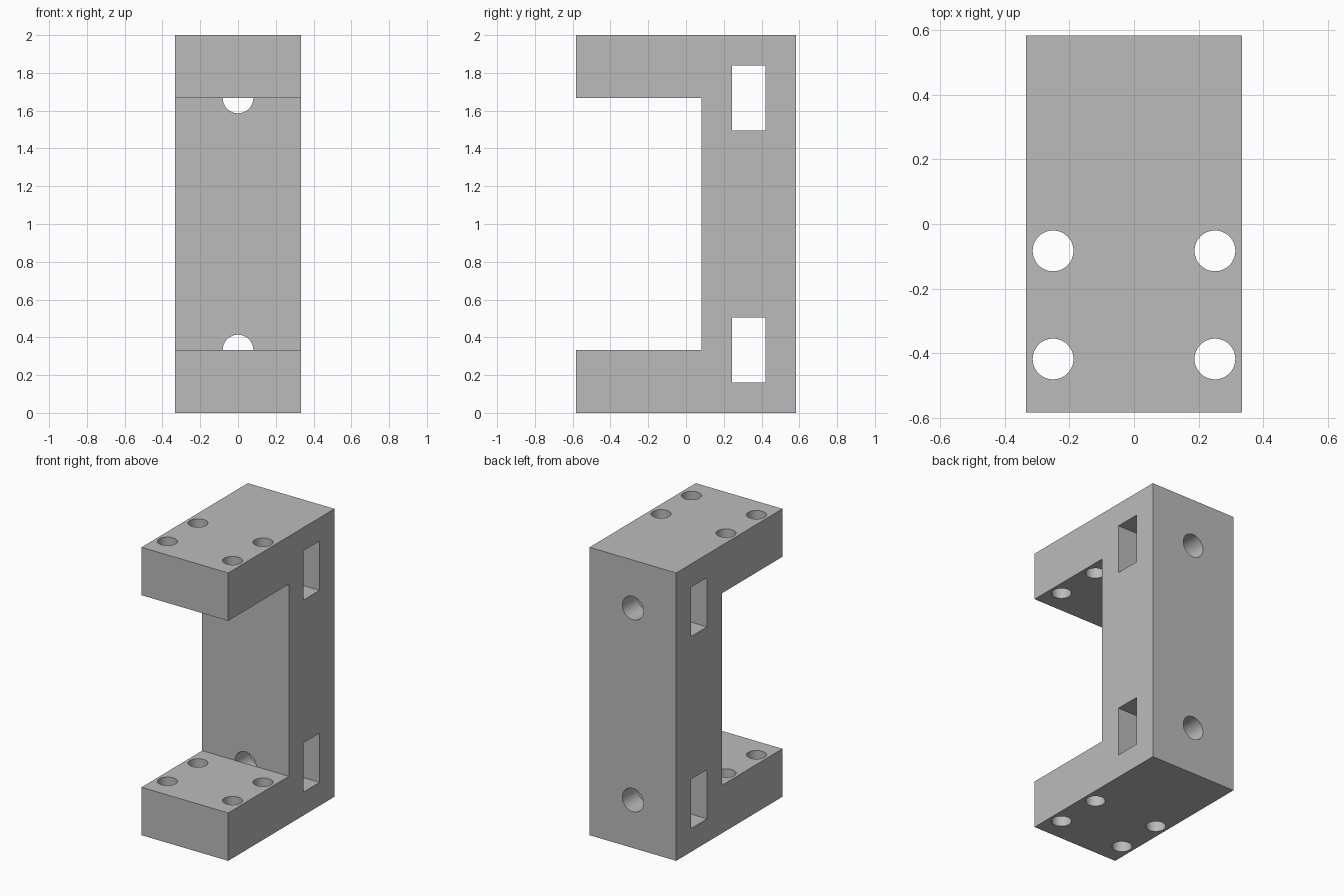
import bpy
import math

cube = bpy.data.objects.get("Cube")
if cube:
    bpy.data.objects.remove(cube, do_unlink=True)

W, D = 0.333, 0.583          # half width, half depth
ARM, FRONT = 0.333, 0.083    # arm thickness, spine front face
LEVELS = (ARM, 2 - ARM)

grey = bpy.data.materials.new("plain grey")
grey.use_nodes = True
grey.diffuse_color = (0.5, 0.5, 0.5, 1)
grey.node_tree.nodes["Principled BSDF"].inputs["Base Color"].default_value = (0.5, 0.5, 0.5, 1)


def bracket(name):
    """C-shaped side profile extruded across the width."""
    profile = [(-D, 0), (D, 0), (D, 2), (-D, 2), (-D, 2 - ARM),
               (FRONT, 2 - ARM), (FRONT, ARM), (-D, ARM)]
    n = len(profile)
    verts = [(x, y, z) for x in (-W, W) for y, z in profile]
    faces = [tuple(reversed(range(n))), tuple(range(n, 2 * n))]
    faces += [(i, (i + 1) % n, (i + 1) % n + n, i + n) for i in range(n)]
    mesh = bpy.data.meshes.new(name)
    mesh.from_pydata(verts, [], faces)
    mesh.materials.append(grey)
    obj = bpy.data.objects.new(name, mesh)
    bpy.context.collection.objects.link(obj)
    return obj


def cut(body, cutter, name):
    """Subtract the cutter from the body and leave it hidden."""
    cutter.name = name
    cutter.data.materials.append(grey)
    cutter.hide_render = True
    cutter.hide_viewport = True
    mod = body.modifiers.new(name, 'BOOLEAN')
    mod.operation = 'DIFFERENCE'
    mod.solver = 'EXACT'
    mod.object = cutter


def cylinder(radius, depth, location, rotation=(0, 0, 0)):
    bpy.ops.mesh.primitive_cylinder_add(vertices=48, radius=radius, depth=depth,
                                        location=location, rotation=rotation)
    return bpy.context.object


body = bracket("bracket_body")
cutters = []

# Nut slots through the sides and bolt holes through the spine
for z in LEVELS:
    bpy.ops.mesh.primitive_cube_add(size=1, location=(0, 0.332, z))
    slot = bpy.context.object
    slot.scale = (1, 0.176, 0.342)
    cutters.append((slot, "slot_cutter"))
    start, end = FRONT, D + 0.1
    hole = cylinder(0.081, end - start, (0, (start + end) / 2, z), (math.pi / 2, 0, 0))
    cutters.append((hole, "spine_hole_cutter"))

# Four vertical mounting holes through both arms
for x in (-0.25, 0.25):
    for y in (-0.417, -0.083):
        cutters.append((cylinder(0.063, 2.4, (x, y, 1)), "arm_hole_cutter"))

for obj, name in cutters:
    cut(body, obj, name)

# Bake the cuts, then remove the helpers
bpy.context.view_layer.update()
deps = bpy.context.evaluated_depsgraph_get()
result = bpy.data.meshes.new_from_object(body.evaluated_get(deps))
body.modifiers.clear()
body.data = result
result.materials.clear()
result.materials.append(grey)
for poly in result.polygons:
    poly.material_index = 0
for obj, name in cutters:
    bpy.data.objects.remove(obj, do_unlink=True)

# Smooth hole walls with crisp edges
bpy.ops.object.select_all(action='DESELECT')
body.select_set(True)
bpy.context.view_layer.objects.active = body
bpy.ops.object.shade_smooth_by_angle(angle=math.radians(30))
